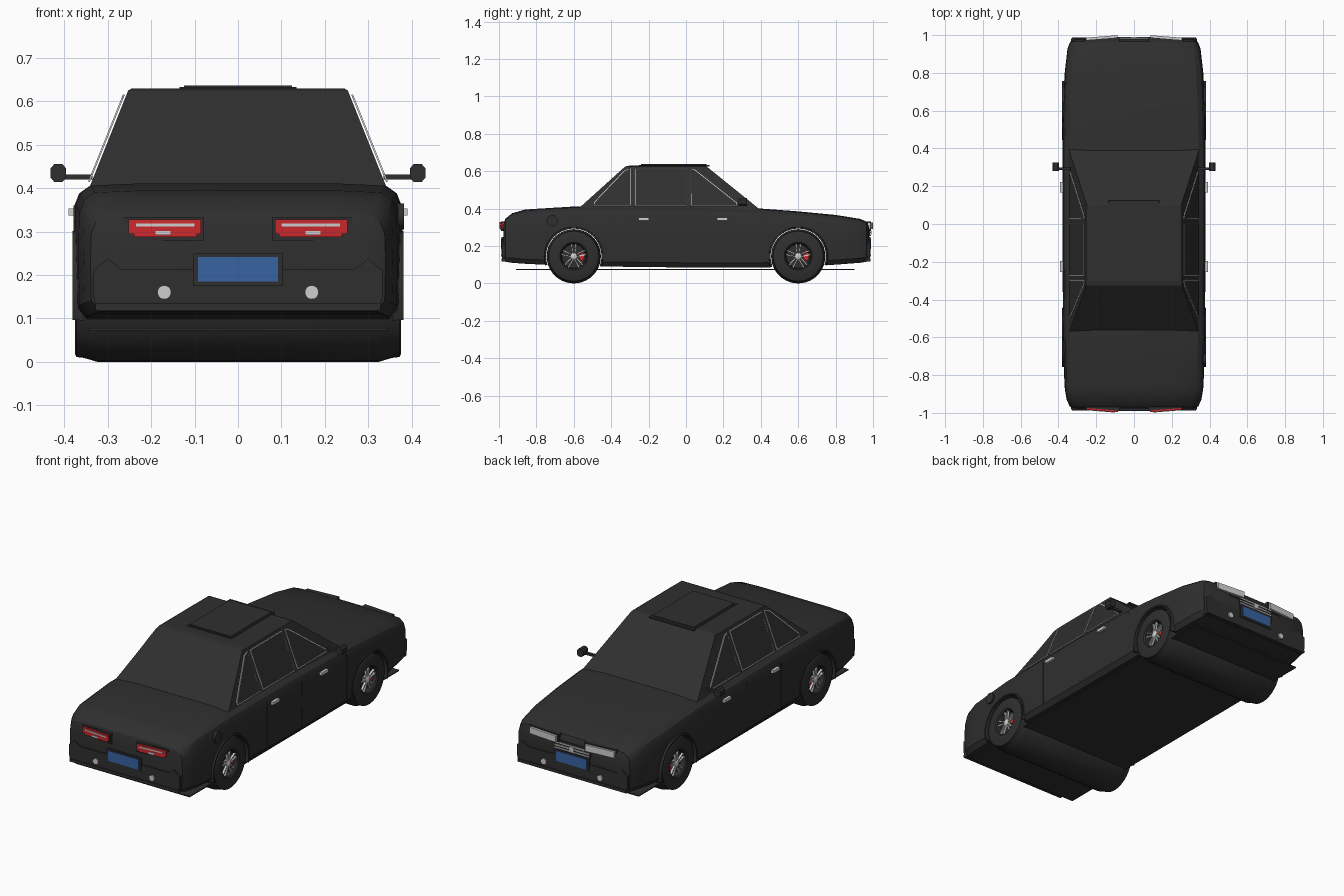
import bpy, bmesh, math
from mathutils import Vector

if "Cube" in bpy.data.objects:
    bpy.data.objects.remove(bpy.data.objects["Cube"])

def mat(name, c):
    m = bpy.data.materials.new(name)
    m.diffuse_color = (*c, 1)
    m.use_nodes = True
    m.node_tree.nodes["Principled BSDF"].inputs["Base Color"].default_value = m.diffuse_color
    return m

BLACK = mat("black_paint", (0.028, 0.028, 0.028))
SILVER = mat("silver_trim", (0.62, 0.62, 0.62))
RED = mat("red_lamp", (0.6, 0.022, 0.026))
BLUE = mat("blue_plate", (0.04, 0.125, 0.36))

def finish(bm, name, mats, smooth=None):
    bmesh.ops.recalc_face_normals(bm, faces=bm.faces)
    me = bpy.data.meshes.new(name)
    bm.to_mesh(me)
    bm.free()
    for m in mats:
        me.materials.append(m)
    o = bpy.data.objects.new(name, me)
    bpy.context.collection.objects.link(o)
    if smooth:
        bpy.ops.object.select_all(action='DESELECT')
        o.select_set(True)
        bpy.context.view_layer.objects.active = o
        bpy.ops.object.shade_smooth_by_angle(angle=math.radians(smooth))
    return o

def loft(name, rings, m, smooth=None, caps=True):
    """Skin a list of closed rings."""
    bm = bmesh.new()
    vs = [[bm.verts.new(p) for p in r] for r in rings]
    n = len(vs[0])
    for a, b in zip(vs, vs[1:]):
        for i in range(n):
            bm.faces.new((a[i], a[(i + 1) % n], b[(i + 1) % n], b[i]))
    if caps:
        bm.faces.new(vs[0])
        bm.faces.new(vs[-1])
    return finish(bm, name, [m], smooth)

def prism(name, pts, axis, a, b, m):
    """Extrude a 2D outline along an axis from a to b."""
    def at(p, h):
        p = list(p)
        p.insert(axis, h)
        return p
    return loft(name, [[at(p, a) for p in pts], [at(p, b) for p in pts]], m)

def box(name, x0, x1, y0, y1, z0, z1, m):
    return prism(name, [(x0, y0), (x1, y0), (x1, y1), (x0, y1)], 2, z0, z1, m)

def circle(r, n, cu=0, cv=0):
    return [(cu + r * math.cos(2 * math.pi * i / n), cv + r * math.sin(2 * math.pi * i / n)) for i in range(n)]

def lathe_x(name, prof, y, z, m, n=40, smooth=35):
    """Revolve an (x, radius) profile around a lateral axis."""
    return loft(name, [[(x, *p) for p in circle(r, n, y, z)] for x, r in prof], m, smooth)

# Lower body: y, half width, bottom, top
def section(y, w, b, t):
    half = [(w - .02, b), (w, b + .025), (w + .002, (b + t) / 2), (w, t - .05),
            (w - .011, t - .022), (w - .035, t - .005), (w * .6, t)]
    return [(x, y, z) for x, z in half] + [(-x, y, z) for x, z in reversed(half)]

stations = [(-.977, .312, .14, .31), (-.966, .338, .116, .345), (-.93, .355, .11, .375),
            (-.86, .366, .105, .395), (-.6, .374, .092, .411), (0, .377, .085, .41),
            (.4, .377, .085, .40), (.6, .373, .09, .385), (.8, .365, .10, .366),
            (.93, .35, .11, .345), (.966, .335, .116, .33), (.979, .31, .14, .305)]
body = loft("body", [section(*s) for s in stations], BLACK)

# Cut wheel arches
WZ, WY = .145, .6
for y in (-WY, WY):
    cutter = lathe_x("arch_cutter", [(-.5, .15), (.5, .15)], y, WZ, BLACK, 48, None)
    cutter.hide_render = True
    mod = body.modifiers.new("arch", 'BOOLEAN')
    mod.operation = 'DIFFERENCE'
    mod.solver = 'EXACT'
    mod.object = cutter
    bpy.context.view_layer.objects.active = body
    bpy.ops.object.modifier_apply(modifier=mod.name)
    bpy.data.objects.remove(cutter)
bpy.ops.object.select_all(action='DESELECT')
body.select_set(True)
bpy.ops.object.shade_smooth_by_angle(angle=math.radians(32))

# Cabin with slanted screens, and sunroof panel
def cab(x, yr, yf, z):
    return [(-x, yr, z), (x, yr, z), (x, yf, z), (-x, yf, z)]
loft("cabin", [cab(.345, -.58, .395, .395), cab(.253, -.325, .11, .625), cab(.245, -.3, .10, .63)], BLACK)
box("sunroof_frame", -.135, .135, -.25, .125, .625, .633, BLACK)
box("sunroof", -.125, .125, -.24, .11, .63, .637, BLACK)

# Floor plate
box("floor_plate", -.345, .345, -.91, .9, .072, .078, BLACK)

# Side windows: silver frame inset around dark glass
windows = {"rear_quarter": [(-.295, .615), (-.33, .605), (-.495, .432), (-.495, .414), (-.295, .414)],
           "middle": [(-.275, .614), (.003, .614), (.003, .414), (-.275, .414)],
           "front_quarter": [(.024, .614), (.05, .608), (.275, .43), (.275, .414), (.024, .414)]}
for s in (-1, 1):
    for nm, pts in windows.items():
        bm = bmesh.new()
        f = bm.faces.new([bm.verts.new((s * (.345 - (z - .395) * .4 + .004), y, z)) for y, z in pts])
        f.normal_update()
        ring = bmesh.ops.inset_individual(bm, faces=[f], thickness=.006)["faces"]
        for r in ring:
            r.material_index = 1
        ext = bmesh.ops.extrude_face_region(bm, geom=list(bm.faces))
        bmesh.ops.translate(bm, vec=(s * .004, 0, .0015),
                            verts=[v for v in ext["geom"] if isinstance(v, bmesh.types.BMVert)])
        finish(bm, nm + "_window", [BLACK, SILVER])

# Parts on both sides
for s in (-1, 1):
    for y in (-.225, .195):
        box("door_handle", s * .37, s * .391, y - .028, y + .028, .337, .353, SILVER)
    # door seams as slim raised lines
    for y in (-.285, .012, .4):
        box("door_seam", s * .37, s * .3795, y - .002, y + .002, .12, .36, BLACK)
    # mirrors
    box("mirror_stalk", s * .335, s * .40, .285, .3, .42, .432, BLACK)
    oct_ = [(s * (.414 + .018 * a), .435 + .021 * b) for a, b in
            ((-1, -.5), (-.5, -1), (.5, -1), (1, -.5), (1, .5), (.5, 1), (-.5, 1), (-1, .5))]
    prism("mirror_head", oct_, 1, .28, .325, BLACK)
    # wheels
    for y in (-WY, WY):
        lathe_x("tyre", [(s * x, r) for x, r in
                ((0, .145), (.325, .145), (.338, .141), (.355, .136), (.372, .134), (.376, .127),
                 (.376, .075), (.37, .068), (.345, .064), (.345, .01))], y, WZ, BLACK)
        lathe_x("hub", [(s * .345, .018), (s * .366, .018), (s * .37, .012)], y, WZ, SILVER, 16)
        for k in range(5):
            a = math.radians(90 + 72 * k)
            d, n = Vector((math.cos(a), math.sin(a))), Vector((-math.sin(a), math.cos(a)))
            c = Vector((y, WZ))
            for off in (-.009, .009):
                pts = [c + d * .01 + n * (off * .6 - .003), c + d * .065 + n * (off * 1.3 - .004),
                       c + d * .065 + n * (off * 1.3 + .004), c + d * .01 + n * (off * .6 + .003)]
                prism("spoke", [tuple(p) for p in pts], 0, s * .354, s * .366, SILVER)
        cal = [(y + r * math.cos(t), WZ + r * math.sin(t)) for r, ts in
               ((.058, (-.5, 0, .4)), (.03, (.4, 0, -.5))) for t in ts]
        prism("brake_caliper", cal, 0, s * .343, s * .358, RED)
        # arch lips
        rings = []
        for i in range(25):
            t = math.radians(-18 + 216 * i / 24)
            rings.append([(s * x, y + r * math.cos(t), WZ + r * math.sin(t))
                          for x, r in ((.355, .148), (.381, .148), (.381, .156), (.355, .162))])
        loft("arch_lip", rings, BLACK)

prism("fuel_cap", circle(.03, 24, -.715, .335), 0, .36, .382, BLACK)

# Both ends: e = -1 rear, e = 1 front
for e in (-1, 1):
    outline = [(-.325, .12), (.325, .12), (.333, .15), (.333, .21), (.3, .238), (.27, .214),
               (-.27, .214), (-.3, .238), (-.333, .21), (-.333, .15)]
    prism("bumper", outline, 1, e * .94, e * .983, BLACK)
    box("bumper_lip", -.328, .328, e * .93, e * .987, .118, .134, BLACK)
    box("plate_frame", -.104, .104, e * .96, e * .987, .175, .249, BLACK)
    box("number_plate", -.092, .092, e * .985, e * .99, .185, .241, BLUE)
    for s in (-1, 1):
        prism("round_lamp", circle(.016, 20, s * .17, .16), 1, e * .97, e * .99, SILVER)

        def lamp(name, x0, x1, z0, z1, d, m):
            """Lamp bar that sweeps back toward the outer end."""
            f = lambda x: e * (1.0 - (x - .08) * .08 + d)
            prism(name, [(s * x0, e * .95), (s * x0, f(x0)), (s * x1, f(x1)), (s * x1, e * .95)], 2, z0, z1, m)
        lamp("lamp_housing", .078, .262, .28, .332, -.012, BLACK)
        if e < 0:
            lamp("tail_lamp", .085, .252, .294, .328, -.003, RED)
            lamp("tail_lamp_lower", .095, .24, .287, .296, -.004, RED)
            lamp("tail_lamp_strip", .1, .235, .312, .319, 0, SILVER)
            lamp("reverse_lamp", .155, .19, .292, .301, 0, SILVER)
        else:
            lamp("head_lamp", .088, .255, .29, .325, 0, SILVER)

# Front grille bars
box("grille_back", -.11, .11, .96, .983, .25, .3, BLACK)
for z in (.257, .272, .287):
    box("grille_bar", -.105, .105, .975, .988, z - .003, z + .003, SILVER)
box("grille_centre", -.014, .014, .975, .991, .262, .284, SILVER)
